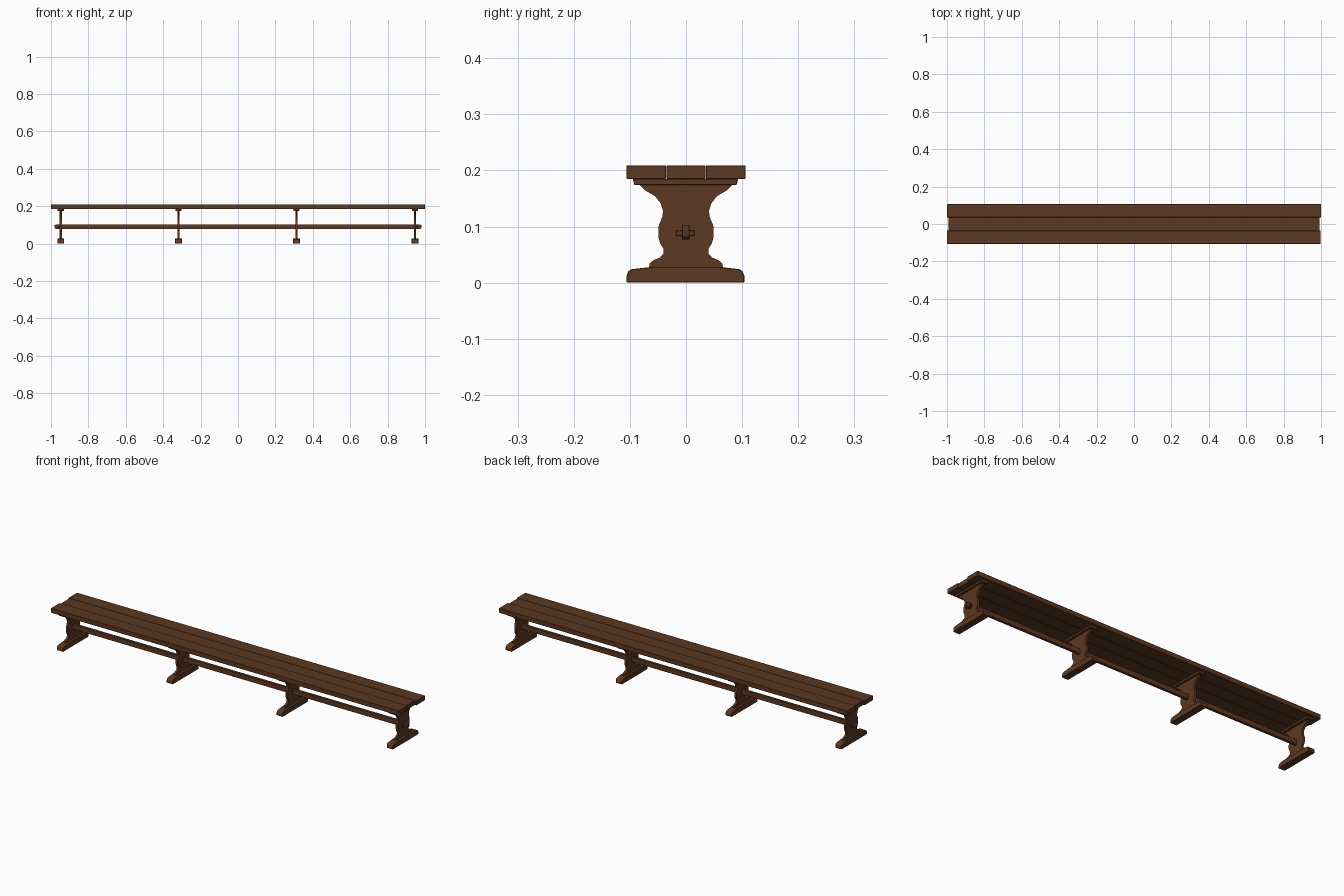
import bpy, bmesh
from mathutils import Vector

if "Cube" in bpy.data.objects:
    bpy.data.objects.remove(bpy.data.objects["Cube"])

wood = bpy.data.materials.new("brown wood")
wood.diffuse_color = (0.107, 0.040, 0.015, 1)
wood.use_nodes = True
wood.node_tree.nodes["Principled BSDF"].inputs["Base Color"].default_value = wood.diffuse_color


def prism(name, points, start, depth, bevel=0.0):
    """Extrude a closed 3D outline along depth, with optional worn edges."""
    bm = bmesh.new()
    face = bm.faces.new([bm.verts.new(Vector(p) + Vector(start)) for p in points])
    ext = bmesh.ops.extrude_face_region(bm, geom=[face])
    moved = [g for g in ext["geom"] if isinstance(g, bmesh.types.BMVert)]
    bmesh.ops.translate(bm, verts=moved, vec=depth)
    bmesh.ops.recalc_face_normals(bm, faces=bm.faces)
    me = bpy.data.meshes.new(name)
    bm.to_mesh(me)
    bm.free()
    me.materials.append(wood)
    ob = bpy.data.objects.new(name, me)
    bpy.context.collection.objects.link(ob)
    if bevel:
        mod = ob.modifiers.new("worn edges", "BEVEL")
        mod.width = bevel
        mod.segments = 1
        mod.limit_method = "ANGLE"
    return ob


def box(name, x0, x1, y0, y1, z0, z1, bevel=0.0):
    outline = [(0, y0, z0), (0, y1, z0), (0, y1, z1), (0, y0, z1)]
    return prism(name, outline, (x0, 0, 0), (x1 - x0, 0, 0), bevel)


def mirrored(half):
    """Turn (half width, z) pairs into a symmetrical outline across y."""
    return [(0, w, z) for w, z in half] + [(0, -w, z) for w, z in reversed(half)]


# seat planks, the middle one a little shorter
box("seat_plank_front", -1.0, 0.997, -0.106, -0.0355, 0.185, 0.209, 0.001)
box("seat_plank_middle", -0.993, 0.992, -0.0348, 0.0345, 0.185, 0.2085, 0.001)
box("seat_plank_back", -0.999, 1.0, 0.0352, 0.106, 0.185, 0.209, 0.001)

# trestle outlines
leg = [(0.066, 0.026), (0.065, 0.034), (0.058, 0.040), (0.046, 0.045), (0.040, 0.052),
       (0.040, 0.060), (0.046, 0.070), (0.049, 0.080), (0.049, 0.100), (0.046, 0.108),
       (0.042, 0.118), (0.041, 0.128), (0.045, 0.141), (0.055, 0.154), (0.072, 0.164),
       (0.083, 0.175)]
foot = [(0.105, 0.0), (0.105, 0.012), (0.102, 0.020), (0.096, 0.024), (0.060, 0.028)]
batten = [(0.091, 0.174), (0.094, 0.185)]

# four trestles: foot, shaped leg board and batten
for i, x in enumerate((-0.948, -0.318, 0.313, 0.946), 1):
    prism(f"foot_{i}", mirrored(foot), (x - 0.018, -0.001, 0), (0.036, 0, 0), 0.0012)
    prism(f"leg_board_{i}", mirrored(leg), (x - 0.006, 0, 0), (0.012, 0, 0))
    prism(f"batten_{i}", mirrored(batten), (x - 0.017, -0.001, 0), (0.034, 0, 0), 0.001)

# long stretcher with rounded ends
end = [(0.974, 0.077), (0.981, 0.083), (0.981, 0.097), (0.974, 0.103)]
outline = [(x, 0, z) for x, z in end] + [(-x, 0, z) for x, z in reversed(end)]
prism("stretcher", outline, (0, -0.0075, 0), (0, 0.014, 0), 0.001)

# locking pegs through the stretcher ends
for side, x in (("left", -0.959), ("right", 0.957)):
    box(f"peg_{side}", x - 0.006, x + 0.006, -0.018, 0.015, 0.083, 0.093, 0.001)
